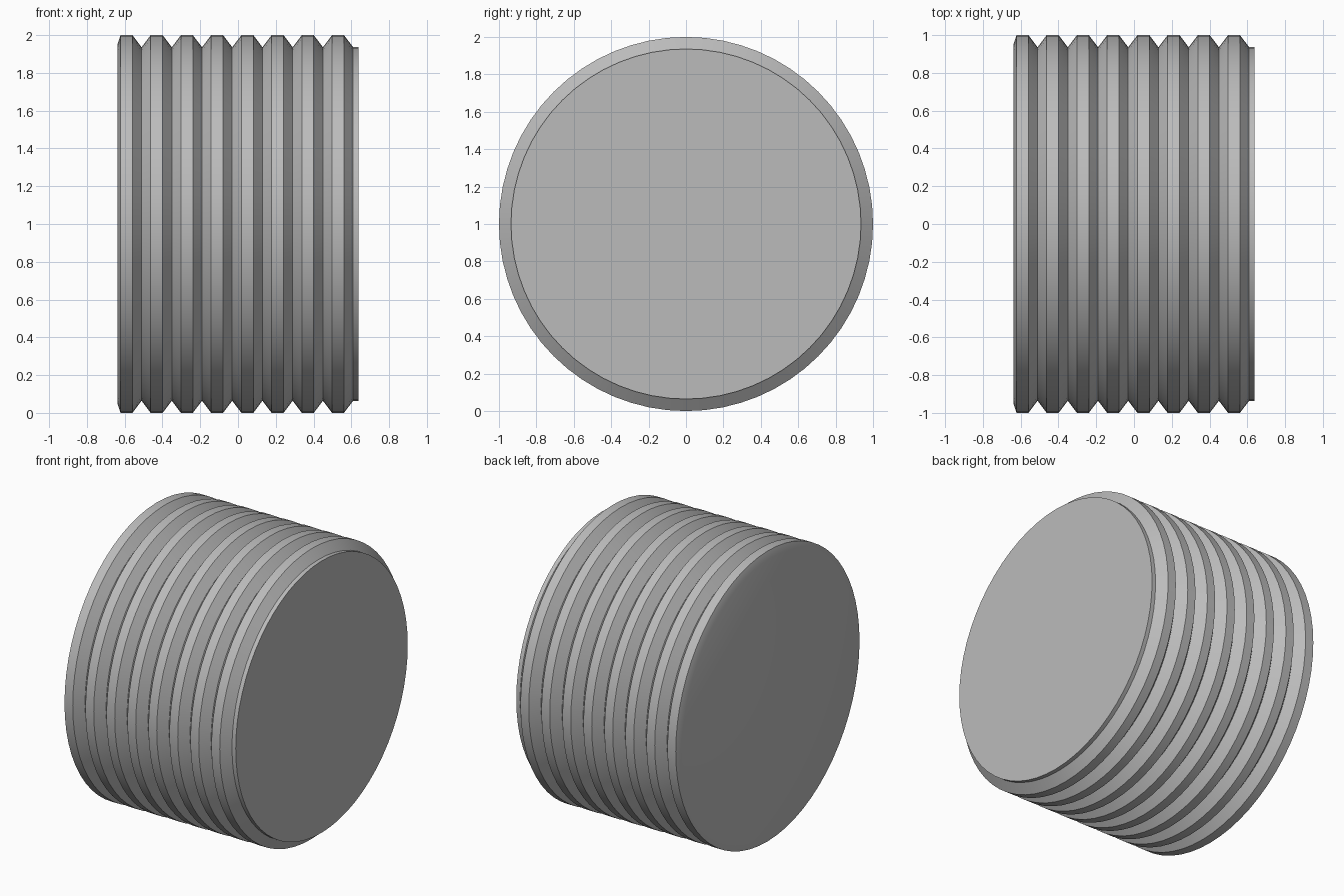
import bpy
import bmesh
import math

if "Cube" in bpy.data.objects:
    bpy.data.objects.remove(bpy.data.objects["Cube"], do_unlink=True)

SIDES = 64
CREST, ROOT = 1.0, 0.936
PITCH, FLAT, SLOPE = 0.16, 0.063, 0.0485
RIDGES = 8

# Plain grey material
grey = bpy.data.materials.new("plain grey")
grey.use_nodes = True
colour = (0.5, 0.5, 0.5, 1.0)
grey.diffuse_color = colour
grey.node_tree.nodes["Principled BSDF"].inputs["Base Color"].default_value = colour

# Profile as (x, radius): chamfered end, ridges with V grooves, short plain neck
profile = [(-0.638, 0.952)]
for i in range(RIDGES):
    start = -0.622 + i * PITCH
    profile += [(start, CREST), (start + FLAT, CREST), (start + FLAT + SLOPE, ROOT)]
profile.append((0.638, ROOT))

# Turn the profile around the x axis
bm = bmesh.new()
rings = []
for x, r in profile:
    angles = [2 * math.pi * k / SIDES for k in range(SIDES)]
    rings.append([bm.verts.new((x, r * math.cos(a), 1 + r * math.sin(a))) for a in angles])
for a, b in zip(rings, rings[1:]):
    for k in range(SIDES):
        n = (k + 1) % SIDES
        bm.faces.new((a[k], a[n], b[n], b[k]))

# Close both ends
bm.faces.new(rings[0])
bm.faces.new(rings[-1])
bmesh.ops.recalc_face_normals(bm, faces=bm.faces[:])

mesh = bpy.data.meshes.new("threaded_plug")
bm.to_mesh(mesh)
bm.free()
mesh.materials.append(grey)
plug = bpy.data.objects.new("threaded_plug", mesh)
bpy.context.collection.objects.link(plug)

# Smooth round the axis, crisp ridge edges
bpy.ops.object.select_all(action="DESELECT")
plug.select_set(True)
bpy.context.view_layer.objects.active = plug
bpy.ops.object.shade_smooth_by_angle(angle=math.radians(30))
